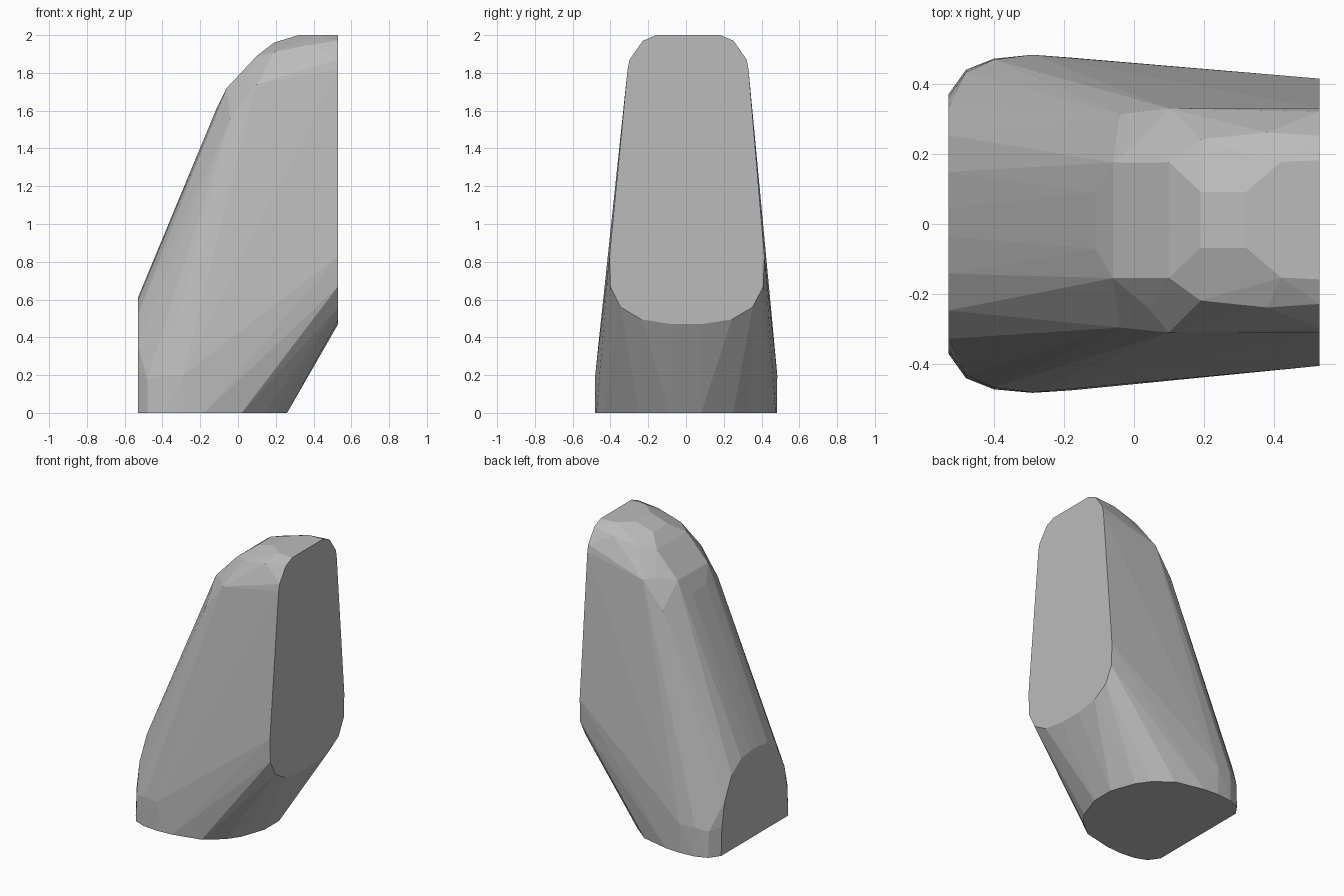
import bpy
import bmesh
import math

# Remove the default cube only
default_cube = bpy.data.objects.get("Cube")
if default_cube:
    bpy.data.objects.remove(default_cube, do_unlink=True)


def make_material(name, colour):
    material = bpy.data.materials.new(name)
    material.use_nodes = True
    material.diffuse_color = colour
    shader = next(node for node in material.node_tree.nodes
                  if node.type == "BSDF_PRINCIPLED")
    shader.inputs["Base Color"].default_value = colour
    return material


def add_mirrored_points(mesh, points):
    """Add each point on both sides of a slightly leaning middle plane."""
    for x, half_width, z in points:
        lean = 0.006 * z
        for side in (-1, 1):
            mesh.verts.new((x, side * half_width + lean, z))


HALF_LENGTH = 0.53

# Tall flat cut face: half outline as (half width, height)
tall_face = [(.17, 2), (.24, 1.97), (.31, 1.87), (.32, 1.82), (.41, .83),
             (.405, .67), (.35, .56), (.24, .495), (.08, .47)]

# Short flat cut face at the foot: half outline as (half width, height)
short_face = [(.37, 0), (.36, .2), (.33, .36), (.25, .52), (.145, .595),
              (.04, .61)]

# Flat base: half outline as (x, half width)
base_outline = [(.26, .08), (.2, .25), (.14, .335), (.02, .43), (-.18, .475),
                (-.29, .482), (-.4, .472), (-.48, .44)]

# Upright lower flank, as (x, half width, height)
lower_flank = [(-.29, .482, .2), (-.4, .468, .2), (-.48, .432, .18)]

# Rounded crown and shoulders, as (x, half width, height)
crown = [(-.11, .08, 1.62), (-.06, .165, 1.72), (.1, .165, 1.89),
         (.19, .08, 1.96), (.32, .08, 2), (.42, .165, 2)]
shoulders = [(-.04, .305, 1.56), (.1, .32, 1.74), (.04, .25, 1.75),
             (.19, .23, 1.91), (.38, .25, 1.95)]

# Wrap one faceted convex skin around all the outlines
body_mesh = bmesh.new()
add_mirrored_points(body_mesh, [(HALF_LENGTH, w, z) for w, z in tall_face])
add_mirrored_points(body_mesh, [(-HALF_LENGTH, w, z) for w, z in short_face])
add_mirrored_points(body_mesh, [(x, w, 0) for x, w in base_outline])
for group in (lower_flank, crown, shoulders):
    add_mirrored_points(body_mesh, group)

bmesh.ops.convex_hull(body_mesh, input=body_mesh.verts[:])
loose = [vert for vert in body_mesh.verts if not vert.link_faces]
bmesh.ops.delete(body_mesh, geom=loose, context="VERTS")
bmesh.ops.dissolve_limit(body_mesh, angle_limit=math.radians(1),
                         verts=body_mesh.verts[:], edges=body_mesh.edges[:])
bmesh.ops.recalc_face_normals(body_mesh, faces=body_mesh.faces[:])

mesh_data = bpy.data.meshes.new("faceted_body")
body_mesh.to_mesh(mesh_data)
body_mesh.free()
mesh_data.materials.append(make_material("plain grey", (.5, .5, .5, 1)))
body = bpy.data.objects.new("faceted_body", mesh_data)
bpy.context.collection.objects.link(body)
